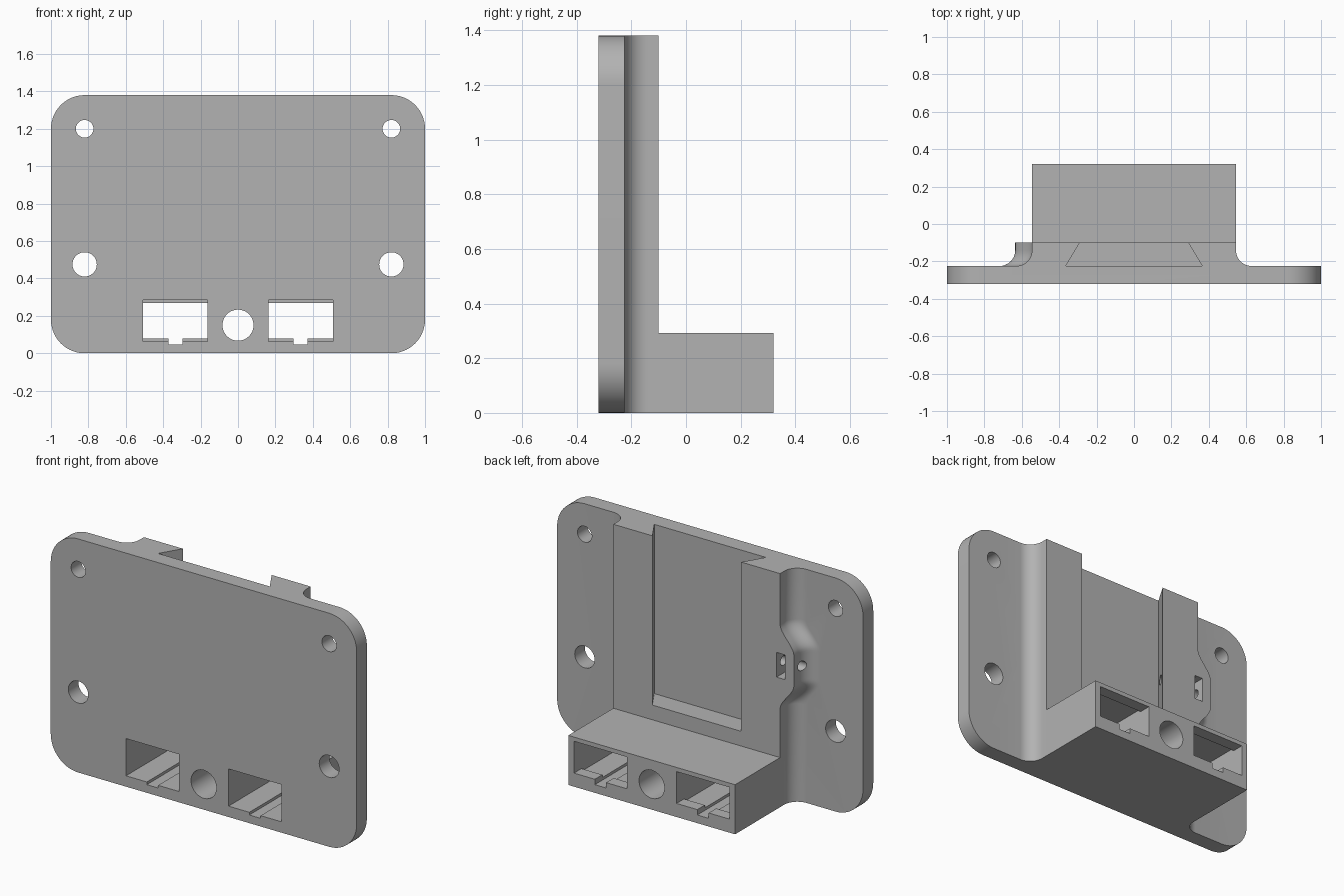
import bpy, bmesh
from math import pi, sin, cos
from mathutils import Matrix

cube = bpy.data.objects.get("Cube")
if cube:
    bpy.data.objects.remove(cube, do_unlink=True)

FRONT, FACE, PAD, REAR = -0.32, -0.225, -0.10, 0.32
HEIGHT, HALF, FILLET = 1.38, 0.545, 0.085

grey = bpy.data.materials.new("light grey")
grey.use_nodes = True
grey.diffuse_color = (0.45, 0.45, 0.45, 1)
grey.node_tree.nodes["Principled BSDF"].inputs["Base Color"].default_value = (0.45, 0.45, 0.45, 1)


def finish(name, bm):
    bmesh.ops.recalc_face_normals(bm, faces=bm.faces)
    mesh = bpy.data.meshes.new(name)
    bm.to_mesh(mesh)
    bm.free()
    mesh.materials.append(grey)
    obj = bpy.data.objects.new(name, mesh)
    bpy.context.collection.objects.link(obj)
    return obj


def loft(name, sections):
    """Closed solid through matching rings of points."""
    bm = bmesh.new()
    rings = [[bm.verts.new(p) for p in ring] for ring in sections]
    n = len(rings[0])
    for a, b in zip(rings, rings[1:]):
        for i in range(n):
            j = (i + 1) % n
            bm.faces.new((a[i], a[j], b[j], b[i]))
    bm.faces.new(rings[0])
    bm.faces.new(rings[-1])
    return finish(name, bm)


def box(name, x0, x1, y0, y1, z0, z1):
    return loft(name, [[(x0, y0, z), (x1, y0, z), (x1, y1, z), (x0, y1, z)] for z in (z0, z1)])


def cylinder(name, radius, length, centre, axis):
    bm = bmesh.new()
    turn = Matrix.Rotation(pi / 2, 4, axis)
    bmesh.ops.create_cone(bm, cap_ends=True, segments=48, radius1=radius, radius2=radius,
                          depth=length, matrix=Matrix.Translation(centre) @ turn)
    return finish(name, bm)


def arc(cx, cy, r, start, end, steps):
    return [(cx + r * cos(a), cy + r * sin(a))
            for a in (start + (end - start) * i / steps for i in range(steps + 1))]


def combine(target, tool, operation):
    mod = target.modifiers.new(tool.name, 'BOOLEAN')
    mod.operation, mod.solver, mod.object = operation, 'EXACT', tool
    bpy.context.view_layer.objects.active = target
    bpy.ops.object.modifier_apply(modifier=mod.name)
    bpy.data.objects.remove(tool, do_unlink=True)


# Rounded mounting plate
R = 0.18
outline = []
for k, (cx, cz) in enumerate([(1 - R, HEIGHT - R), (R - 1, HEIGHT - R), (R - 1, R), (1 - R, R)]):
    outline += arc(cx, cz, R, k * pi / 2, (k + 1) * pi / 2, 14)
plate = loft("mounting_plate", [[(x, y, z) for x, z in outline] for y in (FRONT, FACE)])


# Raised rear pad with filleted flanks and a boss swelling on one side
def swell(z):
    t = min(max((0.25 - abs(z - 0.83)) / 0.16, 0), 1)
    return 0.09 * t * t * (3 - 2 * t)


def pad_section(z):
    flank = [(HALF, PAD)] + arc(HALF + FILLET, FACE + FILLET, FILLET, pi, 1.5 * pi, 10)
    flank.append((HALF + FILLET, FACE - 0.04))
    d = swell(z)
    return [(x, y, z) for x, y in flank] + [(-x - d, y, z) for x, y in reversed(flank)]


levels = [0] + [0.58 + 0.5 * i / 40 for i in range(41)] + [HEIGHT]
combine(plate, loft("rear_pad", [pad_section(z) for z in levels]), 'UNION')

# Socket block along the bottom
combine(plate, box("socket_block", -HALF, HALF, FACE - 0.04, REAR, 0, 0.293), 'UNION')

# Dovetail slot open at the top
slot = [(-0.365, FACE), (0.365, FACE), (0.29, PAD), (0.23, PAD + 0.1), (-0.23, PAD + 0.1), (-0.29, PAD)]
combine(plate, loft("dovetail_slot", [[(x, y, z) for x, y in slot] for z in (0.38, 1.5)]), 'DIFFERENCE')

# Screw holes, sockets and their latch grooves on both sides
cutters = [cylinder("cable_hole", 0.083, 2, (0, 0, 0.15), 'X')]
for s in (-1, 1):
    cutters.append(cylinder("upper_screw_hole", 0.047, 2, (s * 0.82, 0, 1.2), 'X'))
    cutters.append(cylinder("lower_screw_hole", 0.065, 2, (s * 0.82, 0, 0.475), 'X'))
    c = s * 0.335
    cutters.append(box("socket_front", c - 0.173, c + 0.173, -0.5, 0.25, 0.064, 0.284))
    cutters.append(box("socket_rear", c - 0.173, c + 0.173, 0.2, 0.5, 0.08, 0.268))
    cutters.append(box("latch_groove", c - 0.037, c + 0.037, -0.5, 0.5, 0.048, 0.12))

# Clamp screw hole and nut pocket in the boss
cutters.append(cylinder("clamp_screw_hole", 0.028, 0.55, (-0.53, -0.165, 0.835), 'Y'))
cutters.append(box("nut_pocket", -0.577, -0.522, -0.215, 0, 0.762, 0.908))
for tool in cutters:
    combine(plate, tool, 'DIFFERENCE')

# Smooth the curved faces, keep the edges crisp
bpy.ops.object.select_all(action='DESELECT')
plate.select_set(True)
bpy.context.view_layer.objects.active = plate
bpy.ops.object.shade_smooth_by_angle(angle=pi / 6)
